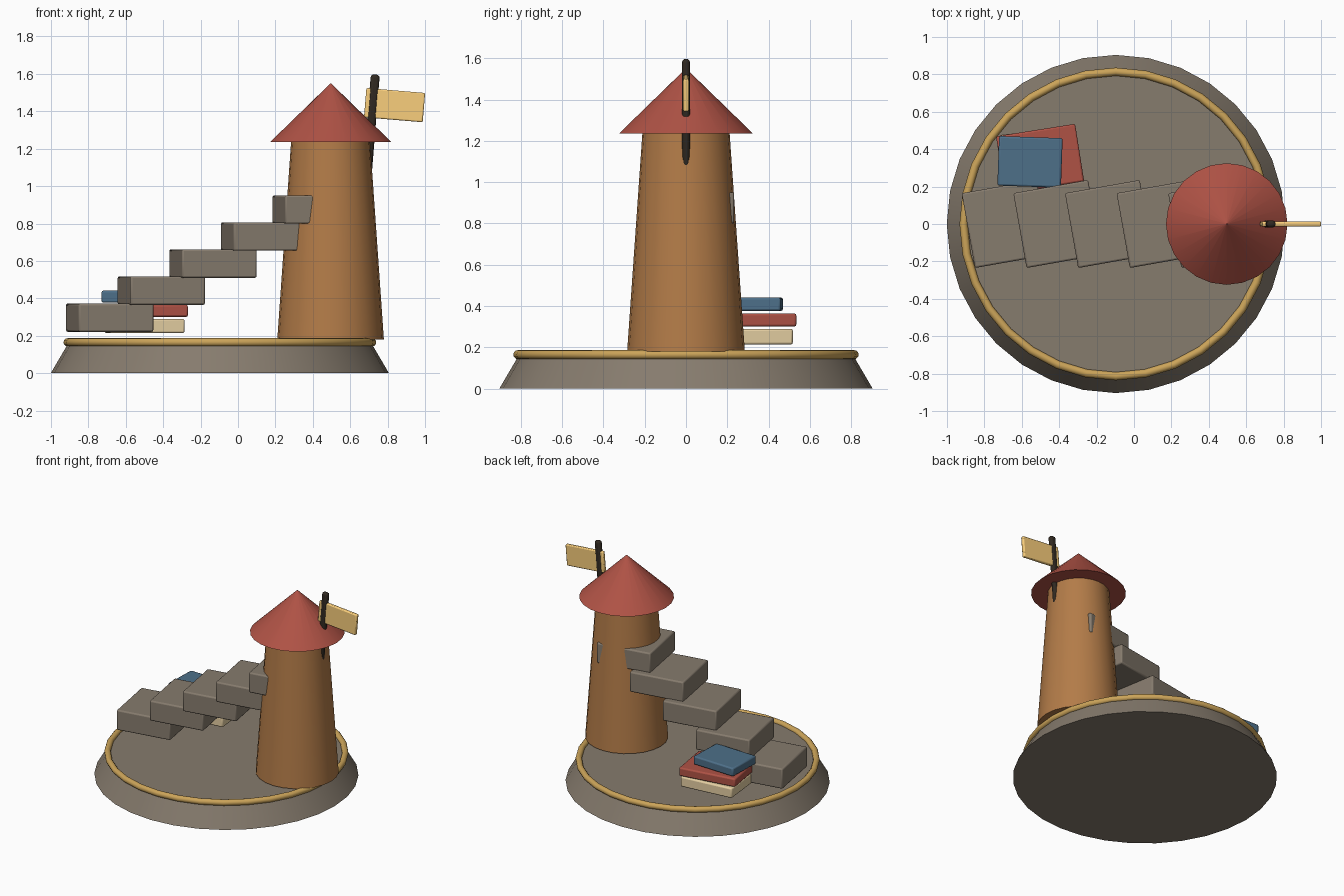
import bpy
from math import radians

if "Cube" in bpy.data.objects:
    bpy.data.objects.remove(bpy.data.objects["Cube"])


def material(name, r, g, b):
    m = bpy.data.materials.new(name)
    m.diffuse_color = (r, g, b, 1)
    m.use_nodes = True
    m.node_tree.nodes["Principled BSDF"].inputs["Base Color"].default_value = m.diffuse_color
    return m


STONE = material("stone", 0.24, 0.20, 0.155)
WOOD = material("wood", 0.45, 0.20, 0.065)
RED = material("red", 0.43, 0.085, 0.06)
BLUE = material("blue", 0.075, 0.16, 0.25)
CREAM = material("cream", 0.78, 0.62, 0.36)
GOLD = material("gold", 0.60, 0.37, 0.10)
FLAG = material("flag_yellow", 0.95, 0.62, 0.20)
DARK = material("dark", 0.03, 0.022, 0.015)


def finish(name, mat):
    ob = bpy.context.object
    ob.name = name
    ob.data.materials.append(mat)
    bpy.ops.object.shade_smooth_by_angle(angle=radians(40))
    return ob


def cone(name, x, z0, z1, r0, r1, sides, mat):
    bpy.ops.mesh.primitive_cone_add(vertices=sides, radius1=r0, radius2=r1,
                                    depth=z1 - z0, location=(x, 0, (z0 + z1) / 2))
    return finish(name, mat)


def block(name, loc, size, mat, rot_z=0, rot_y=0, bevel=0.01, segments=2):
    bpy.ops.mesh.primitive_cube_add(size=1, location=loc)
    ob = bpy.context.object
    ob.scale = size
    bpy.ops.object.transform_apply(location=False, rotation=False, scale=True)
    ob.rotation_euler = (0, radians(rot_y), radians(rot_z))
    finish(name, mat)
    mod = ob.modifiers.new("bevel", 'BEVEL')
    mod.width = bevel
    mod.segments = segments
    return ob


# Round base with a gold rim around its upper edge
cone("base", -0.097, 0, 0.164, 0.904, 0.808, 32, STONE)
bpy.ops.mesh.primitive_torus_add(major_radius=0.814, minor_radius=0.022, major_segments=32,
                                 minor_segments=12, location=(-0.097, 0, 0.165))
finish("base_rim", GOLD)

# Tower and roof
cone("tower", 0.495, 0.18, 1.24, 0.285, 0.211, 24, WOOD)
cone("roof", 0.496, 1.235, 1.548, 0.325, 0.003, 24, RED)

# Floating stairs, each turned slightly, the last one running into the tower
for i in range(5):
    block(f"step_{i + 1}", (-0.686 + 0.276 * i, 0, 0.297 + 0.1445 * i),
          (0.406, 0.406, 0.152), STONE, rot_z=10)

# Stack of books
block("book_bottom", (-0.50, 0.35, 0.252), (0.402, 0.296, 0.076), CREAM, rot_z=6)
block("book_middle", (-0.502, 0.348, 0.333), (0.428, 0.312, 0.064), RED, rot_z=9)
block("book_top", (-0.556, 0.332, 0.409), (0.34, 0.265, 0.064), BLUE, rot_z=-2)

# Leaning flag pole and flag
block("flag_pole", (0.711, 0, 1.31), (0.048, 0.038, 0.575), DARK, rot_y=4.6,
      bevel=0.017, segments=3)
block("flag", (0.837, 0, 1.433), (0.315, 0.027, 0.157), FLAG, rot_y=4.8, bevel=0.007)
